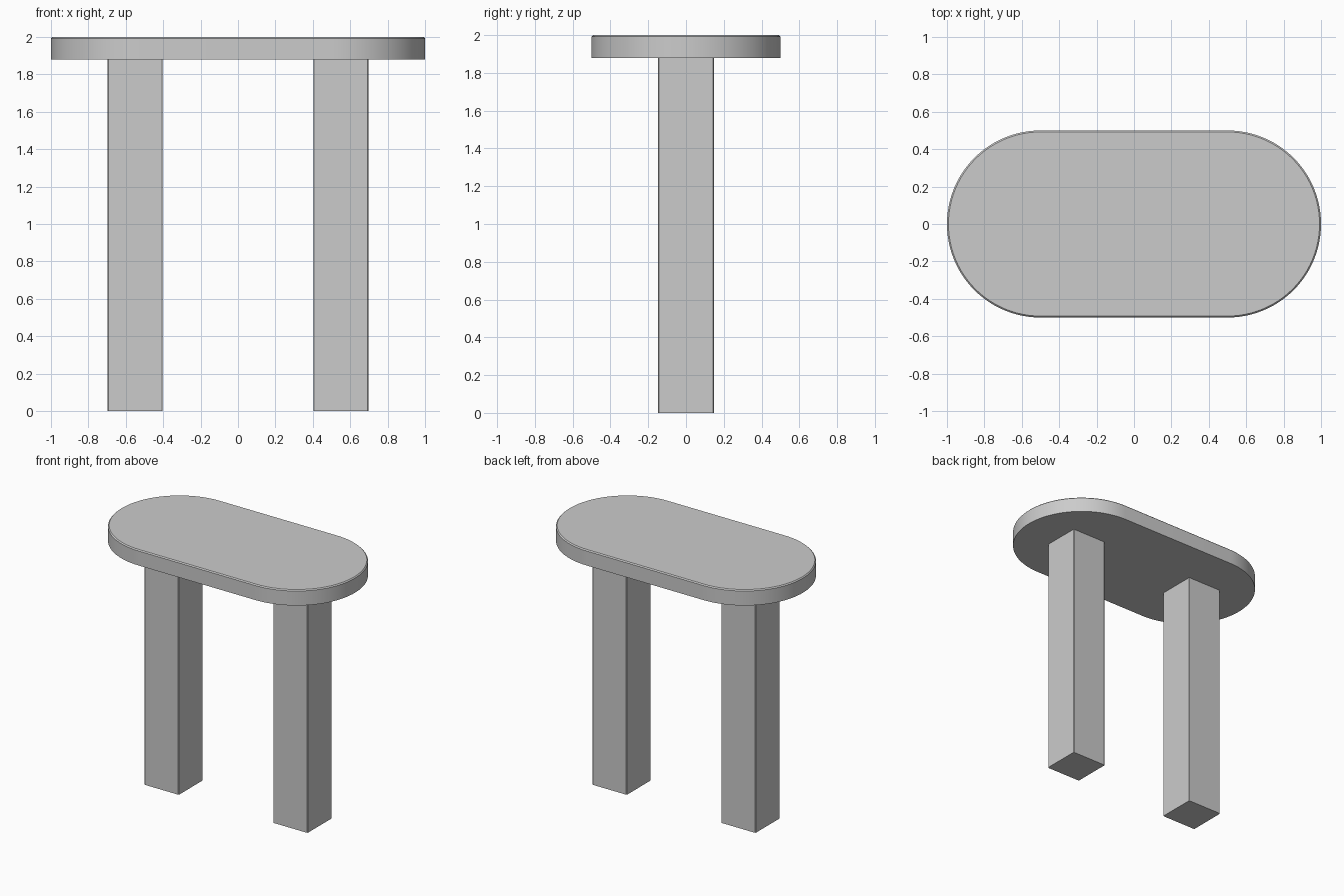
import bpy, bmesh
from math import sin, cos, pi

if "Cube" in bpy.data.objects:
    bpy.data.objects.remove(bpy.data.objects["Cube"])


def finish(name, bm, smooth):
    bmesh.ops.recalc_face_normals(bm, faces=bm.faces[:])
    mesh = bpy.data.meshes.new(name)
    bm.to_mesh(mesh)
    bm.free()
    obj = bpy.data.objects.new(name, mesh)
    bpy.context.collection.objects.link(obj)
    if smooth:
        bpy.ops.object.select_all(action='DESELECT')
        obj.select_set(True)
        bpy.context.view_layer.objects.active = obj
        bpy.ops.object.shade_smooth_by_angle(angle=0.5)
    return obj


def extrude_outline(points, z0, z1):
    bm = bmesh.new()
    face = bm.faces.new([bm.verts.new((x, y, z0)) for x, y in points])
    ext = bmesh.ops.extrude_face_region(bm, geom=[face], use_keep_orig=True)
    verts = [g for g in ext['geom'] if isinstance(g, bmesh.types.BMVert)]
    bmesh.ops.translate(bm, verts=verts, vec=(0, 0, z1 - z0))
    return bm


# Tabletop: rounded-end slab with a fine chamfer on its upper rim
N, R, UNDER, TOP = 48, 0.5, 1.88, 2.0
outline = []
for side, start in ((1, -pi / 2), (-1, pi / 2)):
    for i in range(N + 1):
        a = start + pi * i / N
        outline.append((side * 0.5 + R * cos(a), R * sin(a)))
bm = extrude_outline(outline, UNDER, TOP)
rim = [e for e in bm.edges if all(v.co.z > TOP - 0.001 for v in e.verts)]
bmesh.ops.bevel(bm, geom=rim, offset=0.008, segments=1, affect='EDGES')
finish("tabletop", bm, True)

# Legs: square posts with slightly eased vertical corners
H = 0.1475
for name, x in (("left_leg", -0.55), ("right_leg", 0.55)):
    bm = extrude_outline([(x - H, -H), (x + H, -H), (x + H, H), (x - H, H)], 0, UNDER)
    upright = [e for e in bm.edges if abs(e.verts[0].co.z - e.verts[1].co.z) > 1]
    bmesh.ops.bevel(bm, geom=upright, offset=0.005, segments=1, affect='EDGES')
    finish(name, bm, False)
